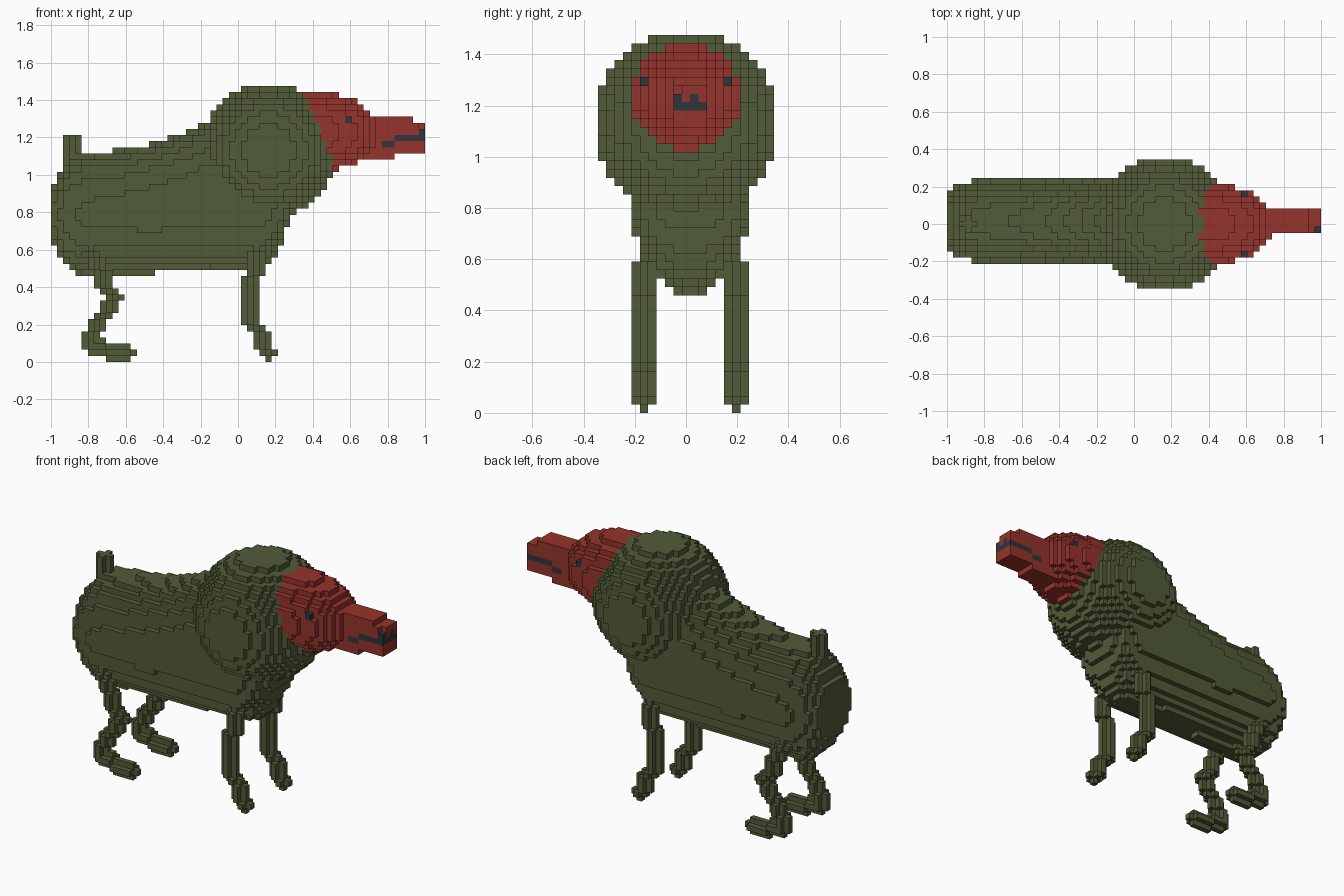
import bpy
from math import sqrt
from mathutils import Vector

if "Cube" in bpy.data.objects:
    bpy.data.objects.remove(bpy.data.objects["Cube"], do_unlink=True)

# The animal is made of small cubes on a grid of NX x NY x NZ cells
NX, NY, NZ = 61, 21, 45
SIZE = 2 / NX


def make_material(name, colour):
    mat = bpy.data.materials.new(name)
    mat.use_nodes = True
    mat.diffuse_color = (*colour, 1)
    mat.node_tree.nodes["Principled BSDF"].inputs["Base Color"].default_value = (*colour, 1)
    return mat


GREEN, RED, DARK = range(3)
materials = [
    make_material("olive_green", (0.083, 0.106, 0.040)),
    make_material("brick_red", (0.305, 0.033, 0.025)),
    make_material("dark_slate", (0.029, 0.035, 0.047)),
]

cells = {}  # cell -> (part name, colour)


def fill(part, colour, inside):
    """Claim every free cell whose centre passes the test."""
    for i in range(NX):
        for j in range(NY):
            for k in range(NZ):
                if (i, j, k) not in cells and inside(i + 0.5, j + 0.5, k + 0.5):
                    cells[i, j, k] = (part, colour)


def in_ellipsoid(centre, radii):
    return lambda *p: sum(((a - c) / r) ** 2 for a, c, r in zip(p, centre, radii)) <= 1


def in_body(x, y, z):
    # Barrel with rounded ends, its back rising towards the mane
    if x > 39:
        return False
    end = 1.0
    if x < 6:
        end = sqrt(1 - ((6 - x) / 6.5) ** 2)
    elif x > 33:
        end = sqrt(max(0.01, 1 - ((x - 33) / 6.2) ** 2))
    top = 34.2 + 4 * (max(0, min(x, 26) - 5) / 18.5) ** 2
    bottom = 14 + 0.028 * x
    mid, half = (top + bottom) / 2, (top - bottom) / 2 * end
    width = (6.5 + 0.025 * x) * sqrt(end)
    return ((y - 11) / width) ** 2 + ((z - mid) / half) ** 2 <= 1


def in_snout(x, y, z):
    low = 33 if x < 56 else 34
    high = 40 if x < 59 else 39
    blunt = x > 60 and y < 10 and z > 38
    return x > 50 and 9 < y < 13 and low < z < high and not blunt


def in_tail(x, y, z):
    corner = abs(x - 3.5) > 0.9 and abs(y - 10.5) > 0.9
    return abs(x - 3.5) < 1.5 and abs(y - 10.5) < 1.5 and 28 < z < 37 and not corner


def sweep_leg(part, path, j):
    """Drag a plus-shaped brush along a path of (x, z) cells."""
    for a, b in zip(path, path[1:]):
        a, b = Vector(a), Vector(b)
        steps = int(max(abs(a.x - b.x), abs(a.y - b.y)))
        for n in range(steps + 1):
            p = a.lerp(b, n / steps)
            i, k = round(p.x), round(p.y)
            brush = [(0, 0, 0), (1, 0, 0), (-1, 0, 0), (0, 1, 0), (0, -1, 0), (0, 0, 1), (0, 0, -1)]
            for di, dj, dk in brush:
                cells.setdefault((i + di, j + dj, k + dk), (part, GREEN))


# Trunk, mane and head
fill("mane", GREEN, in_ellipsoid((35.5, 10.5, 34.5), (10.9,) * 3))
fill("body", GREEN, in_body)
fill("head", RED, in_ellipsoid((42.5, 10.5, 37.5), (11.2, 6.6, 6.6)))
fill("snout", RED, in_snout)
fill("tail", GREEN, in_tail)

# Legs
front_path = [(33, 17), (33, 14), (32, 12), (32, 7), (33, 5), (34, 3), (35, 1)]
rear_path = [(6, 17), (8, 14), (8, 12), (10, 10), (8, 7), (6, 4), (6, 2), (8, 2), (9, 1), (12, 1)]
for side, j in (("right", 5), ("left", 16)):
    sweep_leg("front_leg_" + side, front_path, j)
    sweep_leg("rear_leg_" + side, rear_path, j)

# Eyes, mouth line and nostrils
marks = [(48, 5, 39), (48, 15, 39), (60, 9, 37), (60, 11, 37)]
marks += [(i, j, 36) for i in range(56, 61) for j in range(9, 13)]
marks += [(i, j, 35) for i in (54, 55) for j in (9, 12)]
for cell in marks:
    if cell in cells:
        cells[cell] = (cells[cell][0], DARK)


def build_part(part):
    """Make a mesh from the exposed cube faces of one part."""
    verts, faces, colours = {}, [], []
    for cell, (owner, colour) in cells.items():
        if owner != part:
            continue
        for axis in range(3):
            u, v = (axis + 1) % 3, (axis + 2) % 3
            for side in (0, 1):
                neighbour = list(cell)
                neighbour[axis] += 2 * side - 1
                if tuple(neighbour) in cells:
                    continue
                loop = []
                for du, dv in ((0, 0), (1, 0), (1, 1), (0, 1)):
                    corner = list(cell)
                    corner[axis] += side
                    corner[u] += du
                    corner[v] += dv
                    loop.append(verts.setdefault(tuple(corner), len(verts)))
                faces.append(loop if side else loop[::-1])
                colours.append(colour)
    points = [((i - NX / 2) * SIZE, (j - NY / 2) * SIZE, k * SIZE) for i, j, k in verts]
    mesh = bpy.data.meshes.new(part)
    mesh.from_pydata(points, [], faces)
    used = sorted(set(colours))
    for c in used:
        mesh.materials.append(materials[c])
    for poly, c in zip(mesh.polygons, colours):
        poly.material_index = used.index(c)
    mesh.update()
    bpy.context.collection.objects.link(bpy.data.objects.new(part, mesh))


for part in dict.fromkeys(owner for owner, _ in cells.values()):
    build_part(part)
